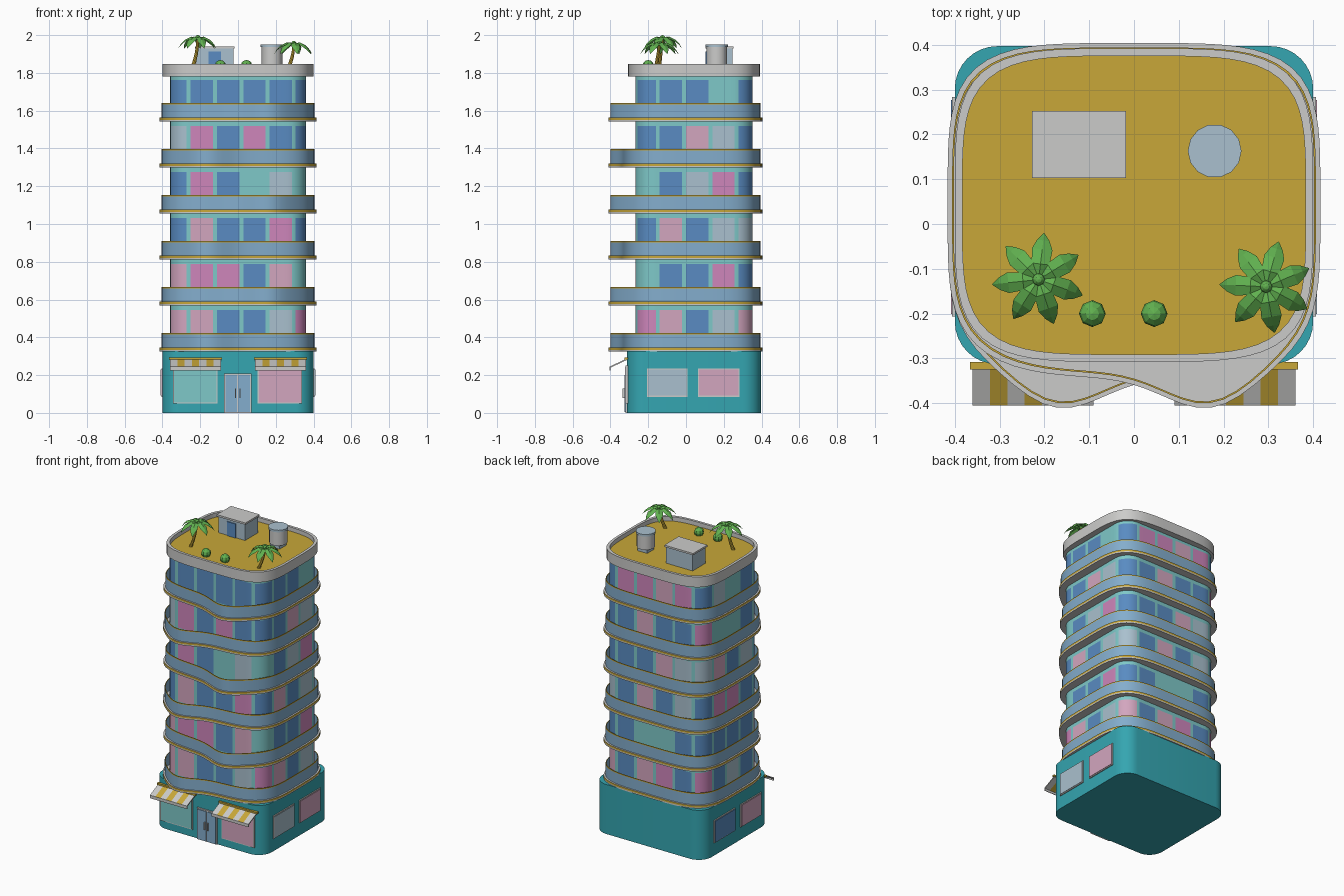
import bpy, bmesh, math
from mathutils import Vector, Matrix

if "Cube" in bpy.data.objects:
    bpy.data.objects.remove(bpy.data.objects["Cube"])

COLORS = {
    "deep_teal": (0.035, 0.38, 0.44), "wall_teal": (0.21, 0.58, 0.58),
    "window_blue": (0.10, 0.26, 0.54), "window_pink": (0.62, 0.24, 0.50),
    "pale_pink": (0.65, 0.38, 0.52), "pale_blue": (0.40, 0.53, 0.62),
    "rail_blue": (0.23, 0.42, 0.61), "gold": (0.58, 0.39, 0.04),
    "light_grey": (0.60, 0.60, 0.59), "leaf_green": (0.12, 0.44, 0.08),
}
MATS = list(COLORS)
for n, c in COLORS.items():
    bpy.data.materials.new(n).diffuse_color = (*c, 1)
CY = 0.042  # depth centre of the building


def finish(name, bm, colors, smooth=False, recalc=True):
    if recalc:
        bmesh.ops.recalc_face_normals(bm, faces=bm.faces)
    me = bpy.data.meshes.new(name)
    bm.to_mesh(me)
    bm.free()
    for c in colors:
        me.materials.append(bpy.data.materials[c])
    ob = bpy.data.objects.new(name, me)
    bpy.context.collection.objects.link(ob)
    if smooth:
        bpy.ops.object.select_all(action='DESELECT')
        ob.select_set(True)
        bpy.context.view_layer.objects.active = ob
        bpy.ops.object.shade_smooth_by_angle(angle=math.radians(35))
    return ob


def box(name, lo, hi, color):
    bm = bmesh.new()
    bmesh.ops.create_cube(bm, size=1)
    lo, hi = Vector(lo), Vector(hi)
    for v in bm.verts:
        v.co = (lo + hi) / 2 + v.co * (hi - lo)
    return finish(name, bm, [color])


def loft(name, rings, colors, bands, caps=(0, 0), closed=False):
    """Skin between (outline, z) rings; bands = material index per band."""
    bm = bmesh.new()
    vs = [[bm.verts.new((x, y, z)) for x, y in o] for o, z in rings]
    n = len(vs[0])
    pairs = list(zip(vs, vs[1:] + vs[:1])) if closed else list(zip(vs, vs[1:]))
    for (a, b), m in zip(pairs, bands):
        for i in range(n):
            j = (i + 1) % n
            f = bm.faces.new((a[i], a[j], b[j], b[i]))
            f.material_index = m(i) if callable(m) else m
    if not closed:
        bm.faces.new(vs[0][::-1]).material_index = caps[0]
        bm.faces.new(vs[-1]).material_index = caps[1]
    return finish(name, bm, colors, True)


def rounded(hx, hy, r, seg=8):
    pts = []
    for k, (sx, sy) in enumerate(((1, -1), (1, 1), (-1, 1), (-1, -1))):
        for i in range(seg + 1):
            a = math.radians(-90 + 90 * k + 90 * i / seg)
            pts.append((sx * (hx - r) + r * math.cos(a), CY + sy * (hy - r) + r * math.sin(a)))
    return pts


def superellipse(hx, hy, wave=0, n=96, e=4.2):
    """Soft square outline; wave = +1/-1 swells the front to the right/left."""
    pts = []
    for i in range(n):
        a = 2 * math.pi * i / n
        c, s = math.cos(a), math.sin(a)
        k = (abs(c) ** e + abs(s) ** e) ** (-1 / e)
        x, y = hx * c * k, hy * s * k
        if wave and y < 0:
            d = 0.075 * math.exp(-((x * wave - 0.17) / 0.14) ** 2) + 0.022 * (1 - (x / hx) ** 2)
            y -= d * min(1, (y / hy) ** 2)
        pts.append((x, CY + y))
    return pts


# Ground floor
base = rounded(0.40, 0.355, 0.095)
loft("ground_floor", [(base, 0), (base, 0.327)], ["deep_teal"], [0])

# Tower outline cut into 18 equal bays, each a window and a mullion
path = [Vector(p) for p in [(0.0175, CY - 0.31)] + rounded(0.36, 0.31, 0.10, 24)]
path.append(path[0])
total = sum((b - a).length for a, b in zip(path, path[1:]))


def along(s):
    for a, b in zip(path, path[1:]):
        d = (b - a).length
        if s <= d:
            return tuple(a.lerp(b, s / d if d else 0))
        s -= d
    return tuple(path[-1])


BAY = 18
STOPS = [0.075 + 0.85 * k / 5 for k in range(6)]
outline = [along(total * (b + t) / BAY) for b in range(BAY) for t in STOPS]
FLOORS = ["BGPLBGLBLPBPBGBLLB", "BLTBBPBBTTBBBBBLPP", "BPBLBGGBLBGBPPBBLB",
          "TGTBGPBBBLGGLBGBPB", "PBBBLGBBLBBPTTBGPB", "BBBBBTBPPLPBGTBBBB"]
KEY = "TBPLG"
PITCH, Z0 = 0.2435, 0.325
rings, bands = [(outline, Z0)], []
for f, row in enumerate(FLOORS):
    z = Z0 + f * PITCH
    rings += [(outline, z + 0.03), (outline, z + 0.22)]
    bands += [0, lambda i, r=row: 0 if i % 6 == 5 else KEY.index(r[i // 6])]
rings.append((outline, 1.79))
bands.append(0)
loft("tower_walls", rings,
     ["wall_teal", "window_blue", "window_pink", "pale_pink", "pale_blue"], bands)

# Wavy balconies, swelling left and right in turn
for f in range(6):
    z, w = Z0 + f * PITCH, (-1 if f % 2 == 0 else 1)
    slab = superellipse(0.416, 0.362, w)
    out, inn = superellipse(0.406, 0.352, w), superellipse(0.402, 0.348, w)
    loft("balcony_slab", [(slab, z), (slab, z + 0.008), (slab, z + 0.02)],
         ["light_grey", "gold"], [0, 1])
    loft("balcony_rail", [(inn, z + 0.019), (out, z + 0.019), (out, z + 0.09),
                          (out, z + 0.097), (inn, z + 0.097)],
         ["rail_blue", "gold"], [0, 0, 1, 1, 0], closed=True)

# Roof with parapet
ro, ri = superellipse(0.40, 0.35), superellipse(0.383, 0.333)
loft("roof_parapet", [(ro, 1.78), (ro, 1.848), (ri, 1.848), (ri, 1.82)],
     ["light_grey", "gold"], [0, 0, 0], (0, 1))

# Shop windows: frame plate and glass plate
FRONT = CY - 0.355


def shop_window(a, b, z0, z1, color, side=0):
    for name, m, t, c in (("window_frame", 0, 0.006, "light_grey"),
                          ("window_glass", 0.006, 0.009, color)):
        if side:
            xs = sorted((side * 0.395, side * (0.40 + t)))
            box(name, (xs[0], a + m, z0 + m), (xs[1], b - m, z1 - m), c)
        else:
            box(name, (a + m, FRONT - t, z0 + m), (b - m, FRONT + 0.005, z1 - m), c)


shop_window(-0.345, -0.108, 0.05, 0.25, "wall_teal")
shop_window(0.104, 0.34, 0.05, 0.25, "pale_pink")
for s, back in ((1, "pale_pink"), (-1, "window_blue")):
    shop_window(-0.207, 0.008, 0.085, 0.235, "pale_blue" if s > 0 else "pale_pink", s)
    shop_window(0.063, 0.283, 0.085, 0.235, back, s)

# Entrance doors
box("door_frame", (-0.075, FRONT - 0.008, 0), (0.071, FRONT + 0.01, 0.208), "light_grey")
for s in (-1, 1):
    x = -0.002 + s * 0.034
    box("door_leaf", (x - 0.031, FRONT - 0.013, 0.004), (x + 0.031, FRONT, 0.2), "rail_blue")
    h = -0.002 + s * 0.012
    box("door_handle", (h - 0.003, FRONT - 0.022, 0.08), (h + 0.003, FRONT - 0.012, 0.13), "light_grey")

# Striped awnings
for x0 in (-0.36, 0.09):
    bm = bmesh.new()
    w = 0.27 / 7
    prof = [(FRONT, 0.288), (-0.405, 0.245), (-0.405, 0.225), (-0.401, 0.225),
            (-0.401, 0.239), (FRONT, 0.280)]
    for k in range(7):
        a, b = [[bm.verts.new((x0 + w * (k + e), y, z)) for y, z in prof] for e in (0, 1)]
        faces = [bm.faces.new(a), bm.faces.new(b[::-1])]
        for i in range(6):
            j = (i + 1) % 6
            faces.append(bm.faces.new((a[i], b[i], b[j], a[j])))
            # the hanging lip stays plain
            faces[-1].material_index = k % 2 if i in (0, 4) else 0
    finish("awning", bm, ["light_grey", "gold"])
    box("awning_beam", (x0 - 0.006, FRONT - 0.012, 0.282), (x0 + 0.276, FRONT + 0.005, 0.293), "gold")

# Stair house on the roof
box("stair_house", (-0.22, 0.11, 1.815), (-0.025, 0.245, 1.93), "pale_blue")
box("stair_house_lid", (-0.228, 0.103, 1.928), (-0.018, 0.252, 1.94), "light_grey")
box("stair_house_door", (-0.155, 0.104, 1.82), (-0.09, 0.112, 1.913), "window_blue")


def disc(x, y, r, n=14):
    return [(x + r * math.cos(2 * math.pi * i / n), y + r * math.sin(2 * math.pi * i / n)) for i in range(n)]


# Water tank
box("tank_stand", (0.145, 0.128, 1.815), (0.215, 0.198, 1.85), "pale_blue")
t1, t2 = disc(0.18, 0.163, 0.055), disc(0.18, 0.163, 0.06)
loft("water_tank", [(t1, 1.845), (t1, 1.938)], ["light_grey"], [0])
loft("tank_lid", [(t2, 1.936), (t2, 1.95)], ["pale_blue"], [0])


def ball(name, x, y, z, r):
    bm = bmesh.new()
    bmesh.ops.create_uvsphere(bm, u_segments=8, v_segments=6, radius=r,
                              matrix=Matrix.Translation((x, y, z)))
    finish(name, bm, ["leaf_green"])


# Palms: leaning trunk, drooping folded fronds
LEAF = [(0.0, 0.0, 0.006), (0.035, 0.01, 0.02), (0.068, -0.006, 0.023), (0.088, -0.026, 0.014), (0.104, -0.052, 0.001)]
for px, py, top, turn in ((-0.213, -0.124, 1.982, 1.45), (0.295, -0.14, 1.952, 1.3)):
    trunk = [(disc(px - 0.032 * (1 - t) ** 2, py - 0.02 * (1 - t), 0.011 - 0.004 * t, 8),
              1.818 + (top - 1.818) * t) for t in (0, 0.25, 0.5, 0.75, 1)]
    loft("palm_trunk", trunk, ["gold"], [0] * 4)
    bm = bmesh.new()
    for k in range(7):
        rot = Matrix.Rotation(turn + k * math.tau / 7, 3, 'Z')
        rows = [[bm.verts.new(Vector((px, py, top)) + rot @ Vector((r, s * w, z - abs(s) * w * 0.4)))
                 for s in (-1, 0, 1)] for r, z, w in LEAF]
        for a, b in zip(rows, rows[1:]):
            for i in (0, 1):
                bm.faces.new((a[i], b[i], b[i + 1], a[i + 1]))
    finish("palm_fronds", bm, ["leaf_green"], recalc=False)
    ball("palm_crown", px, py, top + 0.004, 0.014)

# Roof bushes
for bx in (-0.093, 0.045):
    ball("bush", bx, -0.2, 1.838, 0.03)

for m in bpy.data.materials:
    if m.users and not m.is_grease_pencil:
        m.use_nodes = True
        m.node_tree.nodes["Principled BSDF"].inputs["Base Color"].default_value = m.diffuse_color
